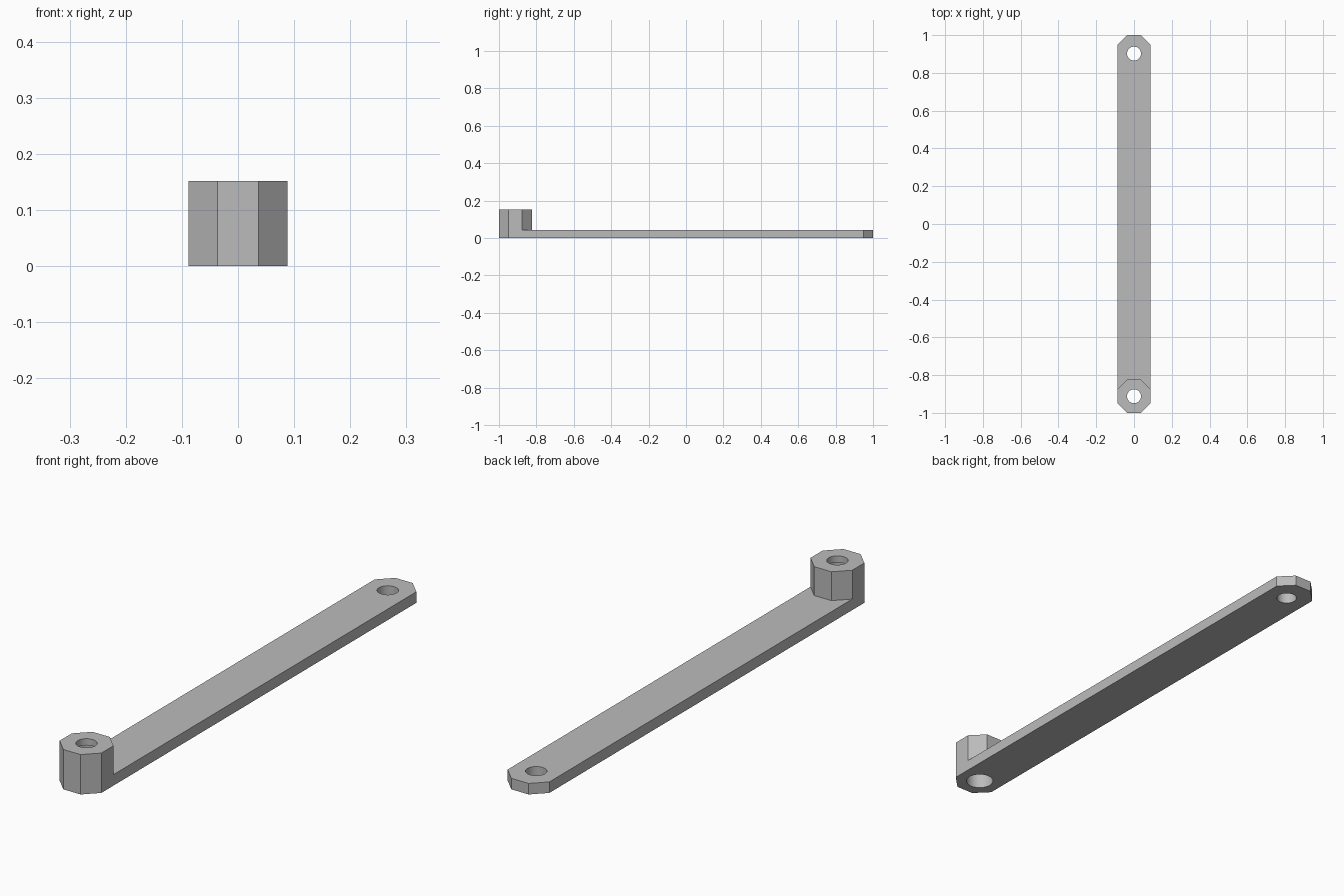
import bpy
import bmesh
from math import radians, tan

old = bpy.data.objects.get("Cube")
if old:
    bpy.data.objects.remove(old)

HALF = 0.088                          # half width of the arm
CORNER = HALF * tan(radians(22.5))    # half length of an octagon side
BAR_TOP, BOSS_TOP = 0.042, 0.152
END = 1 - HALF                        # distance of the octagon centres

grey = bpy.data.materials.new("plain grey")
grey.use_nodes = True
colour = (0.5, 0.5, 0.5, 1)
grey.diffuse_color = colour
grey.node_tree.nodes["Principled BSDF"].inputs["Base Color"].default_value = colour


def prism(name, y_low, y_high, z_low, z_high):
    """Octagon stretched along y between two centres, extruded upwards."""
    quarter = [(HALF, CORNER), (CORNER, HALF)]
    outline = [(x, y_high + y) for x, y in quarter]
    outline += [(-x, y_high + y) for x, y in reversed(quarter)]
    outline += [(-x, y_low - y) for x, y in quarter]
    outline += [(x, y_low - y) for x, y in reversed(quarter)]
    bm = bmesh.new()
    face = bm.faces.new([bm.verts.new((x, y, z_low)) for x, y in outline])
    top = bmesh.ops.extrude_face_region(bm, geom=[face])["geom"]
    verts = [v for v in top if isinstance(v, bmesh.types.BMVert)]
    bmesh.ops.translate(bm, vec=(0, 0, z_high - z_low), verts=verts)
    bmesh.ops.recalc_face_normals(bm, faces=bm.faces)
    mesh = bpy.data.meshes.new(name)
    bm.to_mesh(mesh)
    bm.free()
    mesh.materials.append(grey)
    obj = bpy.data.objects.new(name, mesh)
    bpy.context.collection.objects.link(obj)
    return obj


def drill(name, radius, y, z_low, z_high):
    """Round cutter for a hole."""
    bpy.ops.mesh.primitive_cylinder_add(
        vertices=40, radius=radius, depth=z_high - z_low,
        location=(0, y, (z_low + z_high) / 2))
    cutter = bpy.context.object
    cutter.name = name
    cutter.hide_render = True
    cutter.data.materials.append(grey)
    return cutter


def combine(target, other, operation):
    """Apply a boolean and discard the second object."""
    bpy.ops.object.select_all(action="DESELECT")
    bpy.context.view_layer.objects.active = target
    target.select_set(True)
    mod = target.modifiers.new(operation.lower(), "BOOLEAN")
    mod.operation = operation
    mod.solver = "EXACT"
    mod.object = other
    bpy.ops.object.modifier_apply(modifier=mod.name)
    bpy.data.objects.remove(other)


# Flat arm with a raised octagonal boss at the front
arm = prism("arm", -END, END, 0, BAR_TOP)
boss = prism("boss", -END, -END, 0, BOSS_TOP)
combine(arm, boss, "UNION")

# Rear hole, front hole and the wider bore below the boss lip
for cutter in (
    drill("rear_hole", 0.037, END - 0.01, -0.1, 0.3),
    drill("front_hole", 0.037, -END, -0.1, 0.3),
    drill("front_bore", 0.05, -END, -0.1, BOSS_TOP - 0.025),
):
    combine(arm, cutter, "DIFFERENCE")

# Smooth hole walls, sharp octagon edges
bpy.ops.object.shade_smooth_by_angle(angle=radians(30))
